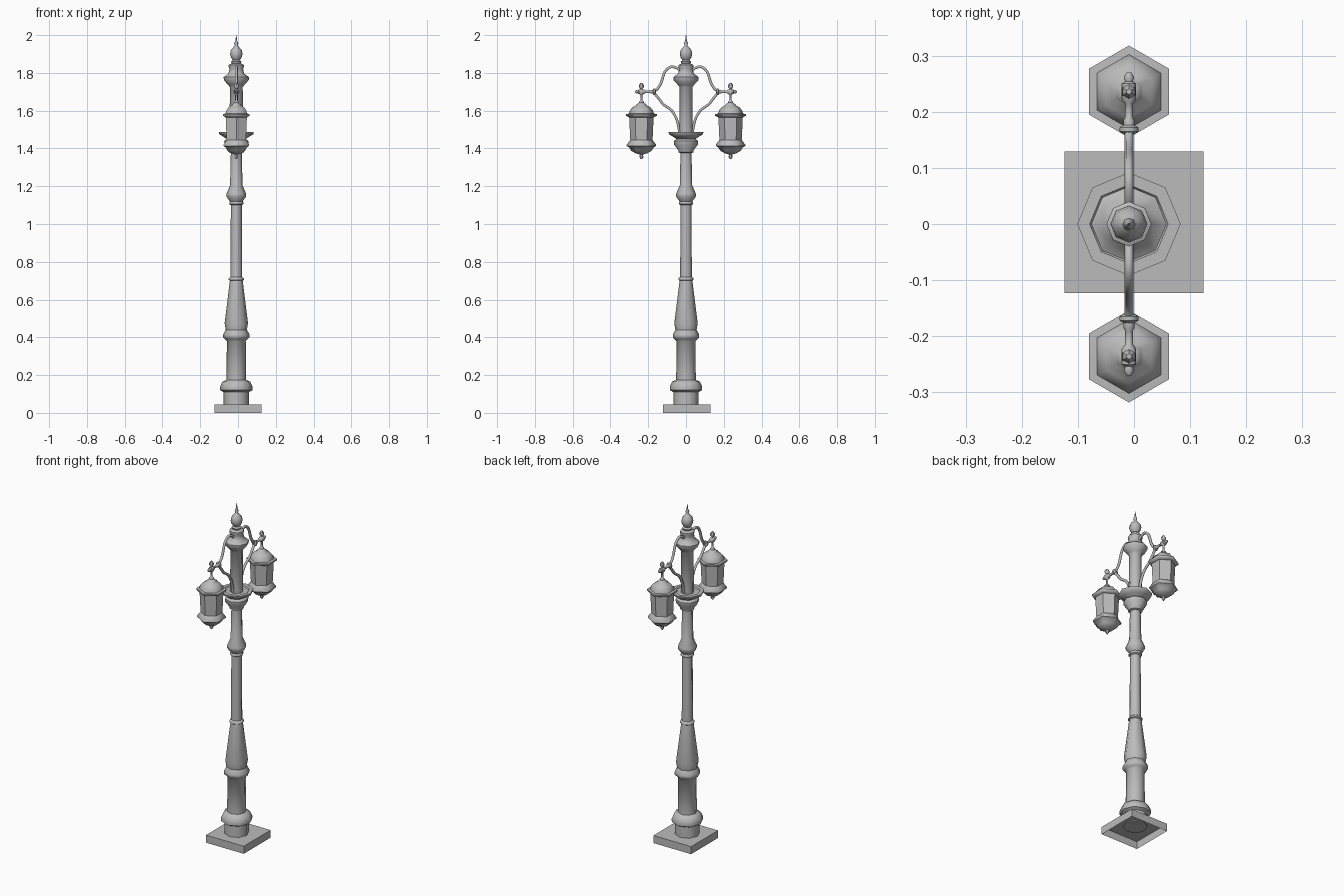
import bpy, bmesh, math
from mathutils import Matrix, Vector

default_cube = bpy.data.objects.get("Cube")
if default_cube:
    bpy.data.objects.remove(default_cube, do_unlink=True)

POST_X = -.009
LANTERN_Y = .236

iron = bpy.data.materials.new("grey cast iron")
iron.use_nodes = True
grey = (.5, .5, .5, 1)
iron.diffuse_color = grey
iron.node_tree.nodes["Principled BSDF"].inputs["Base Color"].default_value = grey


def finish(name, bm, smooth_angle):
    """Turn a bmesh into a named, shaded object."""
    bmesh.ops.recalc_face_normals(bm, faces=bm.faces)
    mesh = bpy.data.meshes.new(name)
    bm.to_mesh(mesh)
    bm.free()
    mesh.materials.append(iron)
    obj = bpy.data.objects.new(name, mesh)
    bpy.context.collection.objects.link(obj)
    bpy.ops.object.select_all(action='DESELECT')
    obj.select_set(True)
    bpy.context.view_layer.objects.active = obj
    if smooth_angle:
        bpy.ops.object.shade_smooth_by_angle(angle=math.radians(smooth_angle))
    return obj


def skin(bm, rings):
    """Bridge successive vertex rings and cap both ends."""
    for low, high in zip(rings, rings[1:]):
        count = len(low)
        for i in range(count):
            j = (i + 1) % count
            bm.faces.new((low[i], low[j], high[j], high[i]))
    bm.faces.new(rings[0])
    bm.faces.new(rings[-1])


def lathe(name, profile, sides=8, y=0, z=0, along_y=0, start=0, smooth_angle=50):
    """Spin (radius, height) pairs; along_y lays the axis toward that y side."""
    bm = bmesh.new()
    rings = []
    for radius, height in profile:
        ring = []
        for i in range(sides):
            a = start + math.tau * i / sides
            ring.append(bm.verts.new((radius * math.cos(a), radius * math.sin(a), height)))
        rings.append(ring)
    skin(bm, rings)
    if along_y:
        bm.transform(Matrix.Rotation(-along_y * math.pi / 2, 4, 'X'))
    bm.transform(Matrix.Translation((POST_X, y, z)))
    return finish(name, bm, smooth_angle)


def tube(name, path, side, radius=.008, sides=6, steps=4):
    """Sweep a round section along a smoothed path in the y-z plane."""
    points = [Vector((side * y, z)) for y, z in path]
    padded = [points[0]] + points + [points[-1]]
    smooth = []
    for a, b, c, d in zip(padded, padded[1:], padded[2:], padded[3:]):
        for k in range(steps):
            t = k / steps
            smooth.append(b + .5 * t * ((c - a) + t * (2*a - 5*b + 4*c - d + t * (3*b - a - 3*c + d))))
    smooth.append(points[-1])
    bm = bmesh.new()
    rings = []
    for i, p in enumerate(smooth):
        tangent = (smooth[min(i + 1, len(smooth) - 1)] - smooth[max(i - 1, 0)]).normalized()
        normal = Vector((-tangent.y, tangent.x))
        ring = []
        for k in range(sides):
            a = math.tau * k / sides
            q = p + normal * radius * math.sin(a)
            ring.append(bm.verts.new((POST_X + radius * math.cos(a), q.x, q.y)))
        rings.append(ring)
    skin(bm, rings)
    return finish(name, bm, 70)


# Square plinth, hollow underneath
bm = bmesh.new()
bmesh.ops.create_cube(bm, size=1)
bm.transform(Matrix.Translation((0, .003, .0225)) @ Matrix.Diagonal((.248, .252, .045, 1)))
bm.faces.ensure_lookup_table()
underside = min(bm.faces, key=lambda f: f.calc_center_median().z)
bmesh.ops.delete(bm, geom=[underside], context='FACES_ONLY')
finish("plinth", bm, 0)

# Octagonal post, from the ground up
lathe("pedestal", [(.067, .04), (.067, .11), (.085, .12), (.086, .138), (.074, .165),
                   (.052, .175), (.05, .38), (.06, .39), (.07, .4), (.07, .415),
                   (.056, .44)])
lathe("tapered_vase", [(.056, .44), (.062, .475), (.034, .7), (.04, .704),
                       (.04, .712), (.031, .72)])
lathe("main_shaft", [(.031, .72), (.029, 1.1), (.037, 1.105), (.037, 1.115),
                     (.034, 1.12), (.052, 1.145), (.052, 1.16), (.033, 1.205),
                     (.029, 1.38)])
lathe("capital", [(.029, 1.375), (.04, 1.38), (.04, 1.39), (.063, 1.42), (.064, 1.44),
                  (.05, 1.45), (.068, 1.462), (.09, 1.475), (.092, 1.487),
                  (.07, 1.487), (.066, 1.48)])
lathe("upper_shaft", [(.036, 1.47), (.034, 1.725), (.042, 1.735), (.066, 1.762),
                      (.067, 1.778), (.042, 1.795), (.036, 1.82), (.04, 1.83),
                      (.04, 1.842), (.024, 1.85)])
lathe("finial", [(.024, 1.85), (.028, 1.86), (.018, 1.867), (.028, 1.88), (.033, 1.9),
                 (.029, 1.92), (.015, 1.937), (.007, 1.945), (.011, 1.957),
                 (.005, 1.97), (.001, 2)], smooth_angle=60)

for side, word in ((-1, "front"), (1, "back")):
    y = side * LANTERN_Y
    vertex_out = math.pi / 2

    # Scrolling brackets
    tube(word + "_upper_bracket", [(.022, 1.795), (.042, 1.822), (.08, 1.832), (.112, 1.805),
                                   (.133, 1.745), (.155, 1.712), (.18, 1.7)], side)
    tube(word + "_lower_bracket", [(.034, 1.485), (.048, 1.55), (.077, 1.602), (.118, 1.632),
                                   (.145, 1.665), (.172, 1.698)], side)

    # Crossbar with collar and end knob
    lathe(word + "_crossbar", [(.01, .16), (.017, .165), (.017, .172), (.01, .176),
                               (.01, .185), (.007, .19), (.007, .215), (.013, .222),
                               (.013, .25), (.007, .254), (.009, .262), (.004, .27)],
          z=1.7, along_y=side)

    # Hanger stem with top knob
    lathe(word + "_hanger", [(.013, 1.64), (.013, 1.648), (.006, 1.655), (.006, 1.683),
                             (.014, 1.69), (.014, 1.708), (.006, 1.715), (.013, 1.724),
                             (.013, 1.736), (.005, 1.747)],
          sides=6, y=y, start=vertex_out)

    # Hexagonal lantern: bowl, glazed body and domed roof
    lathe(word + "_lantern_bowl", [(.003, 1.343), (.011, 1.355), (.008, 1.368), (.03, 1.374),
                                   (.055, 1.388), (.064, 1.405), (.078, 1.413),
                                   (.078, 1.42), (.059, 1.445)],
          sides=6, y=y, start=vertex_out)
    lathe(word + "_lantern_body", [(.059, 1.443), (.065, 1.572)],
          sides=6, y=y, start=vertex_out)
    lathe(word + "_lantern_roof", [(.065, 1.565), (.082, 1.573), (.082, 1.583), (.066, 1.584),
                                   (.061, 1.601), (.047, 1.618), (.027, 1.628),
                                   (.025, 1.634), (.013, 1.642)],
          sides=6, y=y, start=vertex_out, smooth_angle=62)
